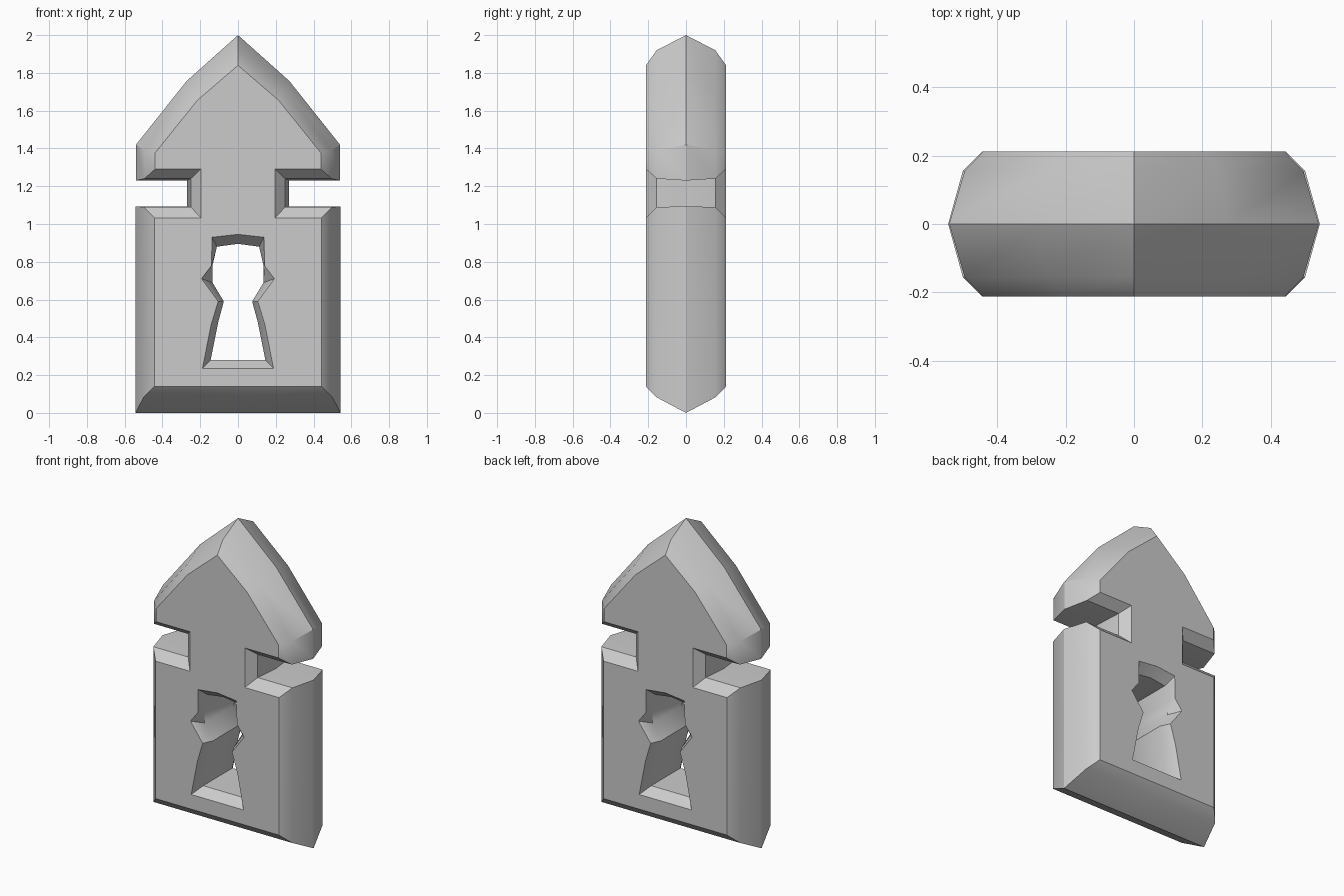
import bpy, bmesh, math

if "Cube" in bpy.data.objects:
    bpy.data.objects.remove(bpy.data.objects["Cube"])

# Right half of the silhouette, from tip to base, at three depths
FACE = [(0, 1.84), (.215, 1.655), (.44, 1.375), (.44, 1.29), (.197, 1.29),
        (.197, 1.033), (.443, 1.033), (.443, .14), (0, .14)]
SHOULDER = [(0, 1.92), (.25, 1.70), (.495, 1.39), (.495, 1.24), (.25, 1.24),
            (.25, 1.09), (.50, 1.09), (.50, .082), (0, .082)]
RIDGE = [(0, 2.0), (.272, 1.757), (.54, 1.42), (.54, 1.23), (.27, 1.23),
         (.27, 1.093), (.543, 1.093), (.543, 0), (0, 0)]

# Right half of the keyhole: flared rim and inner tunnel
RIM = [(0, .945), (.138, .93), (.14, .78), (.193, .71), (.105, .59),
       (.143, .465), (.188, .235), (0, .235)]
TUNNEL = [(0, .895), (.112, .88), (.135, .78), (.135, .69), (.075, .59),
          (.105, .48), (.145, .28), (0, .28)]


def ring(bm, half, y):
    """Mirror a half profile and place it as a closed vertex ring."""
    pts = half + [(-x, z) for x, z in reversed(half[1:-1])]
    return [bm.verts.new((x, y, z)) for x, z in pts]


def skin(bm, rings):
    """Join consecutive rings with quads."""
    for a, b in zip(rings, rings[1:]):
        n = len(a)
        for i in range(n):
            j = (i + 1) % n
            bm.faces.new((a[i], a[j], b[j], b[i]))


bm = bmesh.new()

# Outer body and the keyhole passage
outer = [ring(bm, p, y) for p, y in
         ((FACE, -.212), (SHOULDER, -.155), (RIDGE, 0), (SHOULDER, .155), (FACE, .212))]
hole = [ring(bm, p, y) for p, y in
        ((RIM, -.212), (TUNNEL, -.15), (TUNNEL, .15), (RIM, .212))]
skin(bm, outer)
skin(bm, hole)

# Front and back plates around the keyhole
for k in (0, -1):
    edges = []
    for loop in (outer[k], hole[k]):
        edges += [bm.edges.get((loop[i], loop[i - 1])) for i in range(len(loop))]
    bmesh.ops.triangle_fill(bm, edges=edges, use_beauty=True,
                            normal=(0, -1 if k == 0 else 1, 0))

bmesh.ops.recalc_face_normals(bm, faces=bm.faces[:])
mesh = bpy.data.meshes.new("padlock_body")
bm.to_mesh(mesh)
bm.free()
body = bpy.data.objects.new("padlock_body", mesh)
bpy.context.collection.objects.link(body)

# Smooth shallow ridges, keep the bevels crisp
bpy.context.view_layer.objects.active = body
body.select_set(True)
bpy.ops.object.shade_smooth_by_angle(angle=math.radians(31))
